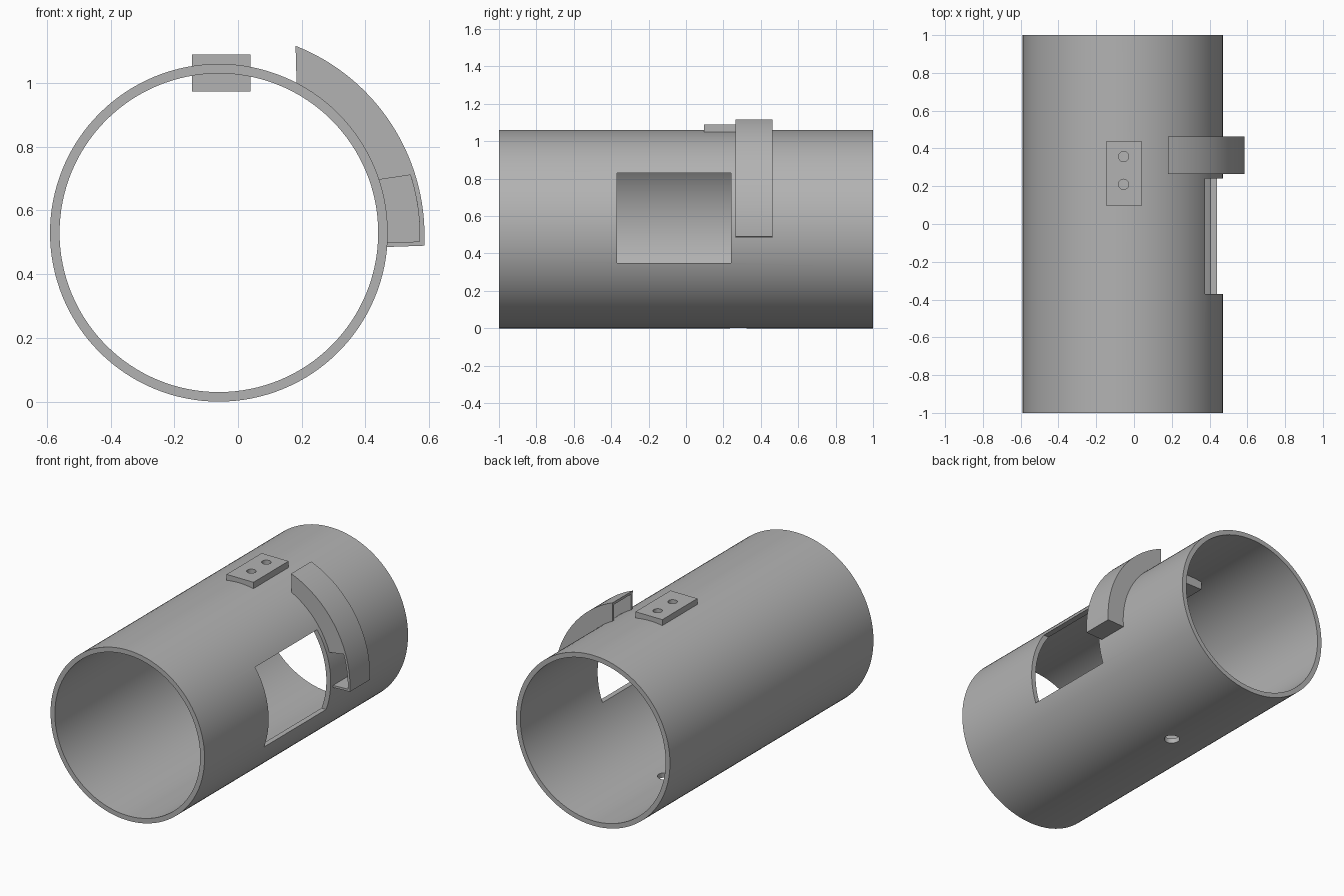
import bpy, bmesh
from math import sin, cos, radians, pi

if "Cube" in bpy.data.objects:
    bpy.data.objects.remove(bpy.data.objects["Cube"], do_unlink=True)

CX, CZ, R, RI = -0.06, 0.53, 0.53, 0.50     # tube axis and radii
WALL = 0.015                                # cover wall thickness

grey = bpy.data.materials.new("plain grey")
grey.use_nodes = True
grey.diffuse_color = (0.45, 0.45, 0.45, 1)
grey.node_tree.nodes["Principled BSDF"].inputs["Base Color"].default_value = (0.45, 0.45, 0.45, 1)


def make(name, bm):
    bmesh.ops.recalc_face_normals(bm, faces=bm.faces)
    mesh = bpy.data.meshes.new(name)
    bm.to_mesh(mesh)
    bm.free()
    mesh.materials.append(grey)
    ob = bpy.data.objects.new(name, mesh)
    bpy.context.collection.objects.link(ob)
    return ob


def extrude_y(name, profile, y0, y1):
    """Solid from an (x, z) outline pulled along y."""
    bm = bmesh.new()
    face = bm.faces.new([bm.verts.new((x, y0, z)) for x, z in profile])
    out = bmesh.ops.extrude_face_region(bm, geom=[face])["geom"]
    moved = [v for v in out if isinstance(v, bmesh.types.BMVert)]
    bmesh.ops.translate(bm, verts=moved, vec=(0, y1 - y0, 0))
    return make(name, bm)


def box(name, x0, x1, y0, y1, z0, z1):
    return extrude_y(name, [(x0, z0), (x1, z0), (x1, z1), (x0, z1)], y0, y1)


def disc(r, n=128):
    return [(CX + r * cos(2 * pi * i / n), CZ + r * sin(2 * pi * i / n)) for i in range(n)]


def drill(name, y, r, z0, z1):
    """Upright round cutter on the tube's centre plane."""
    bm = bmesh.new()
    bmesh.ops.create_cone(bm, cap_ends=True, segments=32, radius1=r, radius2=r, depth=z1 - z0)
    bmesh.ops.translate(bm, verts=bm.verts, vec=(CX + 0.005, y, (z0 + z1) / 2))
    return make(name, bm)


def band(inner, inset, low, high, n=48):
    """Arc outline hugging the tube; low and high are (inner, outer) angles."""
    def arc(k, radius):
        pts = []
        for i in range(n + 1):
            t = i / n
            a = radians(low[k] + (high[k] - low[k]) * t)
            r = radius(t, a)
            pts.append((CX + r * cos(a), CZ + r * sin(a)))
        return pts
    outer = arc(1, lambda t, a: 0.646 - 0.012 * (a - radians(-4)) / radians(72) - inset)
    return arc(0, lambda t, a: inner) + outer[::-1]


def cut(ob, cutters):
    for c in cutters:
        c.hide_render = True
        m = ob.modifiers.new("cut", "BOOLEAN")
        m.operation, m.solver, m.object = "DIFFERENCE", "EXACT", c
    graph = bpy.context.evaluated_depsgraph_get()
    mesh = bpy.data.meshes.new_from_object(ob.evaluated_get(graph))
    ob.modifiers.clear()
    ob.data = mesh


# Tube with side window, bottom access hole and screw holes
tube = extrude_y("tube", disc(R), -1, 1)
bore = extrude_y("bore_cutter", disc(RI), -1.1, 1.1)
window = box("window_cutter", 0.1, 0.7, -0.37, 0.24, 0.35, 0.83)
access = drill("access_cutter", 0.28, 0.045, -0.1, 0.2)
screws = [drill("screw_cutter", y, 0.027, 0.9, 1.2) for y in (0.21, 0.357)]
cut(tube, [bore, window, access] + screws)

# Mounting block passing through the top wall
block = box("mounting_block", -0.145, 0.04, 0.095, 0.44, 0.973, 1.09)
cut(block, screws)

# Curved hollow cover, open at its upper end and at the lower front
cover = extrude_y("curved_cover", band(0.525, 0, (-4.9, -3.6), (62.3, 67.7)), 0.265, 0.462)
cavity = extrude_y("cavity_cutter", band(0.51, WALL, (-3.6, -2.5), (68, 74)),
                   0.265 + WALL, 0.462 - WALL)
opening = extrude_y("opening_cutter", band(0.51, WALL, (-3.6, -2.5), (18.7, 16.8)), 0.2, 0.3)
cut(cover, [cavity, opening])

# Tidy cutters and shade
for c in [bore, window, access, cavity, opening] + screws:
    bpy.data.objects.remove(c, do_unlink=True)
bpy.ops.object.select_all(action="DESELECT")
for ob in (tube, block, cover):
    ob.select_set(True)
bpy.context.view_layer.objects.active = tube
bpy.ops.object.shade_smooth_by_angle(angle=radians(30))
